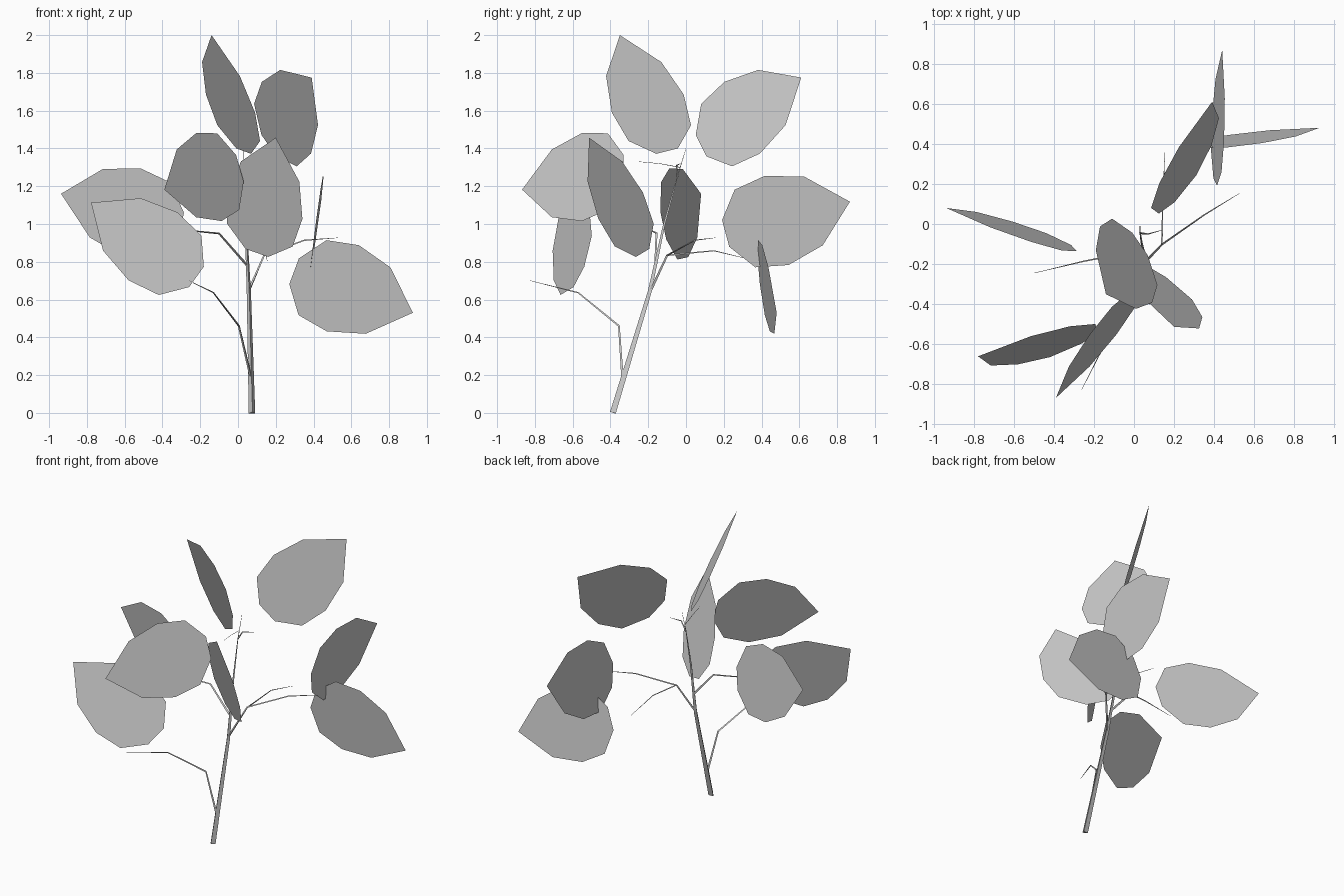
import bpy, bmesh
from mathutils import Vector as V
from math import cos, sin, tau

if "Cube" in bpy.data.objects:
    bpy.data.objects.remove(bpy.data.objects["Cube"])


def finish(bm, name):
    me = bpy.data.meshes.new(name)
    bm.to_mesh(me)
    bm.free()
    ob = bpy.data.objects.new(name, me)
    bpy.context.collection.objects.link(ob)
    return ob


# Leaf outline: (fraction along leaf, half width fraction) per side
OUTLINE = [(0, .30), (.155, .87), (.41, 1), (.707, .77)]


def leaf(name, base, tip, side):
    base, tip, side = V(base), V(tip), V(side)
    axis = tip - base
    pts = [base + axis * t + side * w for t, w in OUTLINE] + [tip]
    pts += [base + axis * t - side * w for t, w in reversed(OUTLINE)]
    bm = bmesh.new()
    bm.faces.new([bm.verts.new(p) for p in pts])
    finish(bm, name)


def stem(name, pts, radii, sides=3):
    """Tapered three-sided tube through the points."""
    pts = [V(p) for p in pts]
    bm = bmesh.new()
    rings = []
    for i, p in enumerate(pts):
        d = (pts[min(i + 1, len(pts) - 1)] - pts[max(i - 1, 0)]).normalized()
        u = d.cross(V((.35, .9, .25))).normalized()
        w = d.cross(u)
        rings.append([bm.verts.new(p + (u * cos(tau * k / sides) + w * sin(tau * k / sides)) * radii[i])
                      for k in range(sides)])
    for a, b in zip(rings, rings[1:]):
        for k in range(sides):
            n = (k + 1) % sides
            bm.faces.new((a[k], a[n], b[n], b[k]))
    bm.faces.new(rings[0][::-1])
    bm.faces.new(rings[-1])
    bmesh.ops.recalc_face_normals(bm, faces=bm.faces)
    finish(bm, name)


# Leaves: base, tip, half-width vector
leaf("leaf_top", (.03, -.10, 1.386), (-.14, -.35, 2.0), (.13, -.19, -.048))
leaf("leaf_upper_right", (.163, .08, 1.415), (.39, .61, 1.775), (.13, .094, -.19))
leaf("leaf_upper_front", (.01, -.33, 1.295), (-.39, -.868, 1.182), (.067, 0, -.233))
leaf("leaf_middle_front", (.10, -.23, .847), (.20, -.513, 1.457), (.2, -.118, -.07))
leaf("leaf_left_back", (-.30, -.12, .99), (-.937, .08, 1.16), (.045, -.05, .235))
leaf("leaf_left_front", (-.22, -.567, .72), (-.778, -.66, 1.113), (.13, .095, .18))
leaf("leaf_right_low", (.297, .385, .75), (.926, .48, .53), (.085, -.02, .228))
leaf("leaf_back", (.405, .21, .95), (.44, .868, 1.118), (.03, -.063, .236))

# Main stem
stem("main_stem", [(.075, -.383, 0), (.058, -.19, .64), (.042, -.116, .99), (.03, -.045, 1.25), (.03, 0, 1.4)],
     [.02, .013, .007, .003, .001])

# Branches and twigs
R = [.008, .006, .004, .001]
stem("branch_left_low", [(.068, -.335, .19), (.005, -.354, .46), (-.13, -.57, .636), (-.26, -.825, .70)], R)
stem("branch_left_high", [(.045, -.16, .785), (-.10, -.155, .95), (-.25, -.185, .965), (-.5, -.245, .98)], R)
stem("branch_right", [(.055, -.19, .64), (.14, -.10, .835), (.35, .045, .913), (.53, .155, .927)], R)
stem("twig_back", [(.14, -.10, .835), (.145, .148, .858), (.155, .37, .805)], [.005, .003, .001])
stem("twig_top_right", [(.03, -.045, 1.25), (.07, -.05, 1.31), (.14, -.03, 1.32)], R[1:])
stem("twig_top_front", [(.03, -.03, 1.3), (.05, -.14, 1.32), (.07, -.25, 1.33)], [.002, .0015, .001])
